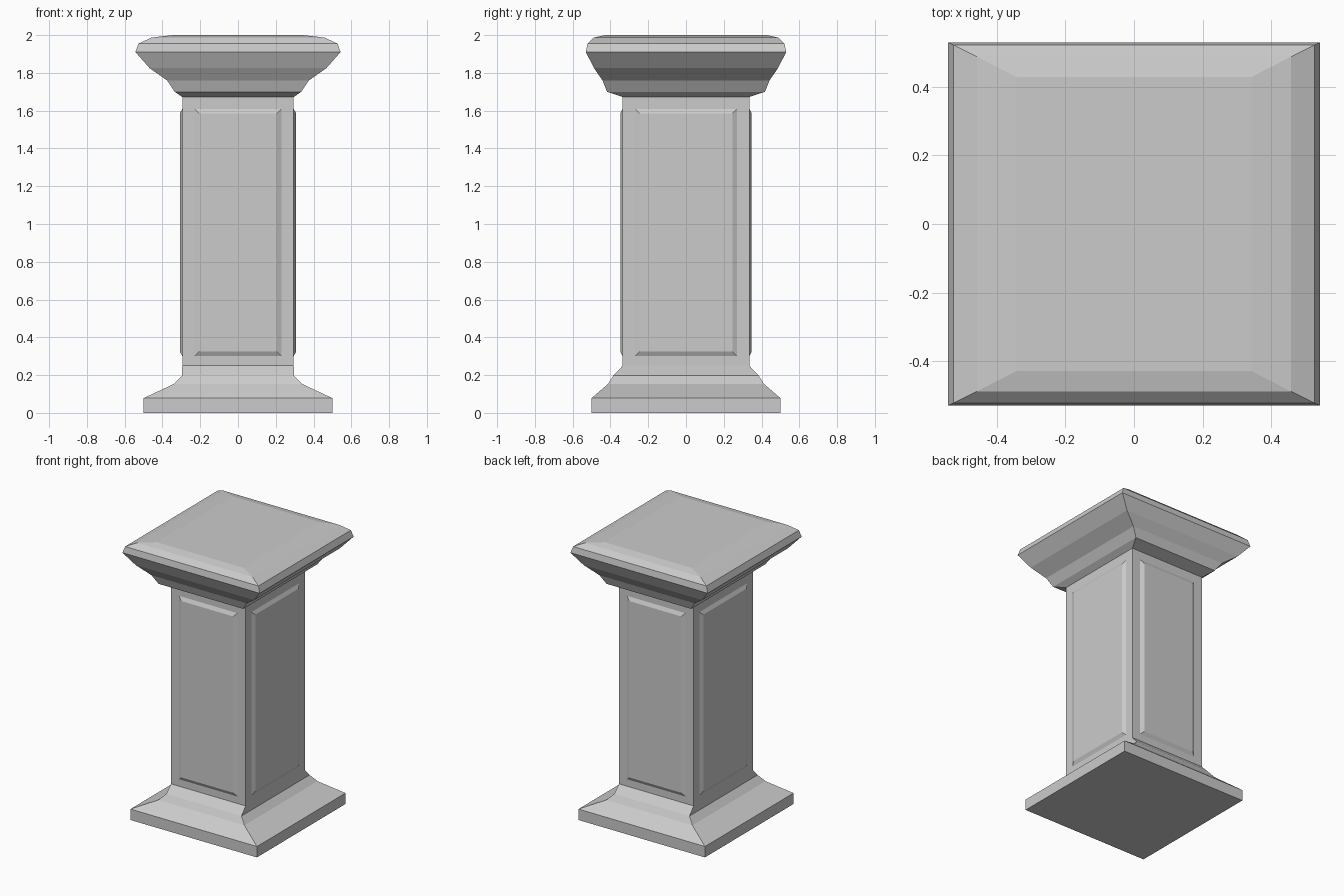
import bpy, bmesh
from mathutils import Matrix
from math import radians

if "Cube" in bpy.data.objects:
    bpy.data.objects.remove(bpy.data.objects["Cube"])


def loft(name, sections, cap_bottom=False, cap_top=False, matrix=Matrix()):
    """Stack rectangles given as (half width x, half depth y, height)."""
    bm = bmesh.new()
    rings = [[bm.verts.new((sx * x, sy * y, z))
              for sx, sy in ((-1, -1), (1, -1), (1, 1), (-1, 1))]
             for x, y, z in sections]
    for a, b in zip(rings, rings[1:]):
        for i in range(4):
            j = (i + 1) % 4
            bm.faces.new((a[i], a[j], b[j], b[i]))
    if cap_bottom:
        bm.faces.new(rings[0][::-1])
    if cap_top:
        bm.faces.new(rings[-1])
    bm.transform(matrix)
    mesh = bpy.data.meshes.new(name)
    bm.to_mesh(mesh)
    bm.free()
    obj = bpy.data.objects.new(name, mesh)
    bpy.context.collection.objects.link(obj)
    return obj


SX, SY = 0.295, 0.335  # shaft half sizes

# Stepped foot
loft("base", [(0.50, 0.50, 0), (0.50, 0.50, 0.078), (0.34, 0.413, 0.153),
              (0.297, 0.385, 0.197), (SX, SY, 0.25)], cap_bottom=True)

# Plain square shaft
loft("shaft", [(SX, SY, 0.25), (SX, SY, 1.672)])

# Moulded capital
loft("capital", [(SX, SY, 1.672), (0.335, 0.418, 1.70), (0.375, 0.442, 1.76),
                 (0.468, 0.487, 1.825), (0.543, 0.53, 1.91),
                 (0.527, 0.522, 1.955), (0.458, 0.488, 1.987),
                 (0.343, 0.429, 2.0)], cap_top=True)

# Raised bevelled panel on each face
MID, HALF = 0.955, 0.655
for name, turn, width, dist in (("front_panel", 0, 0.23, SY), ("right_panel", 90, 0.27, SX),
                                ("back_panel", 180, 0.23, SY), ("left_panel", 270, 0.27, SX)):
    place = (Matrix.Rotation(radians(turn), 4, 'Z')
             @ Matrix.Translation((0, -dist, MID))
             @ Matrix.Rotation(radians(90), 4, 'X'))
    loft(name, [(width, HALF, 0), (width - 0.025, HALF - 0.025, 0.013)],
         cap_top=True, matrix=place)
